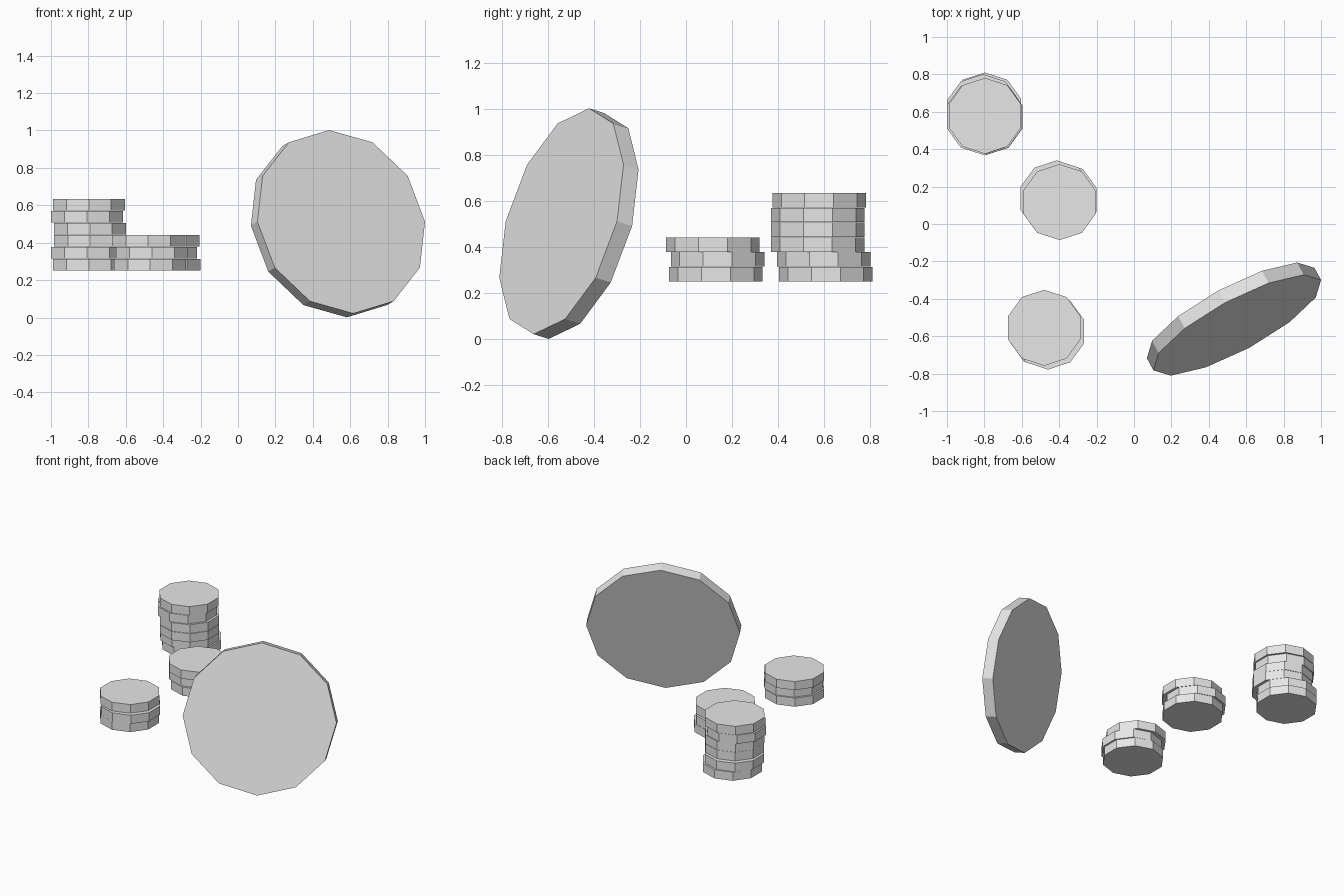
import bpy
import math
from mathutils import Matrix, Vector

cube = bpy.data.objects.get("Cube")
if cube:
    bpy.data.objects.remove(cube, do_unlink=True)

GREY = (0.8, 0.8, 0.8, 1.0)
grey = bpy.data.materials.new("light_grey")
grey.use_nodes = True
grey.diffuse_color = GREY
grey.node_tree.nodes["Principled BSDF"].inputs["Base Color"].default_value = GREY


def disc(name, sides, radius, depth, matrix):
    """Flat-sided disc with a corner on its local y axis."""
    bpy.ops.mesh.primitive_cylinder_add(vertices=sides, radius=radius, depth=depth)
    obj = bpy.context.object
    obj.name = name
    obj.matrix_world = matrix
    obj.data.materials.append(grey)
    return obj


# Stacks of small ten-sided discs, slightly shifted against each other
BASE, STEP = 0.25, 0.0642
stacks = {
    "tall_stack": [(-0.797, 0.607), (-0.807, 0.598), (-0.79, 0.572),
                   (-0.792, 0.573), (-0.807, 0.573), (-0.797, 0.578)],
    "middle_stack": [(-0.393, 0.13), (-0.413, 0.137), (-0.398, 0.117)],
    "front_stack": [(-0.47, -0.57), (-0.46, -0.575), (-0.48, -0.555)],
}
for name, centres in stacks.items():
    for i, (x, y) in enumerate(centres):
        z = BASE + STEP * (i + 0.5)
        disc(f"{name}_disc_{i + 1}", 10, 0.203, 0.0625, Matrix.Translation((x, y, z)))

# Large twelve-sided disc, leaning back and turned to the side
THICK = 0.077
across = Vector((0.88, 0.475, 0)).normalized()
up = Vector((-0.128, 0.237, 0.963)).normalized()
normal = across.cross(up).normalized()
up = normal.cross(across)
centre = Vector((0.552, -0.541, 0.512)) - normal * THICK / 2
lean = Matrix((across, up, normal)).transposed().to_4x4()
disc("large_disc", 12, 0.509, THICK, Matrix.Translation(centre) @ lean)
